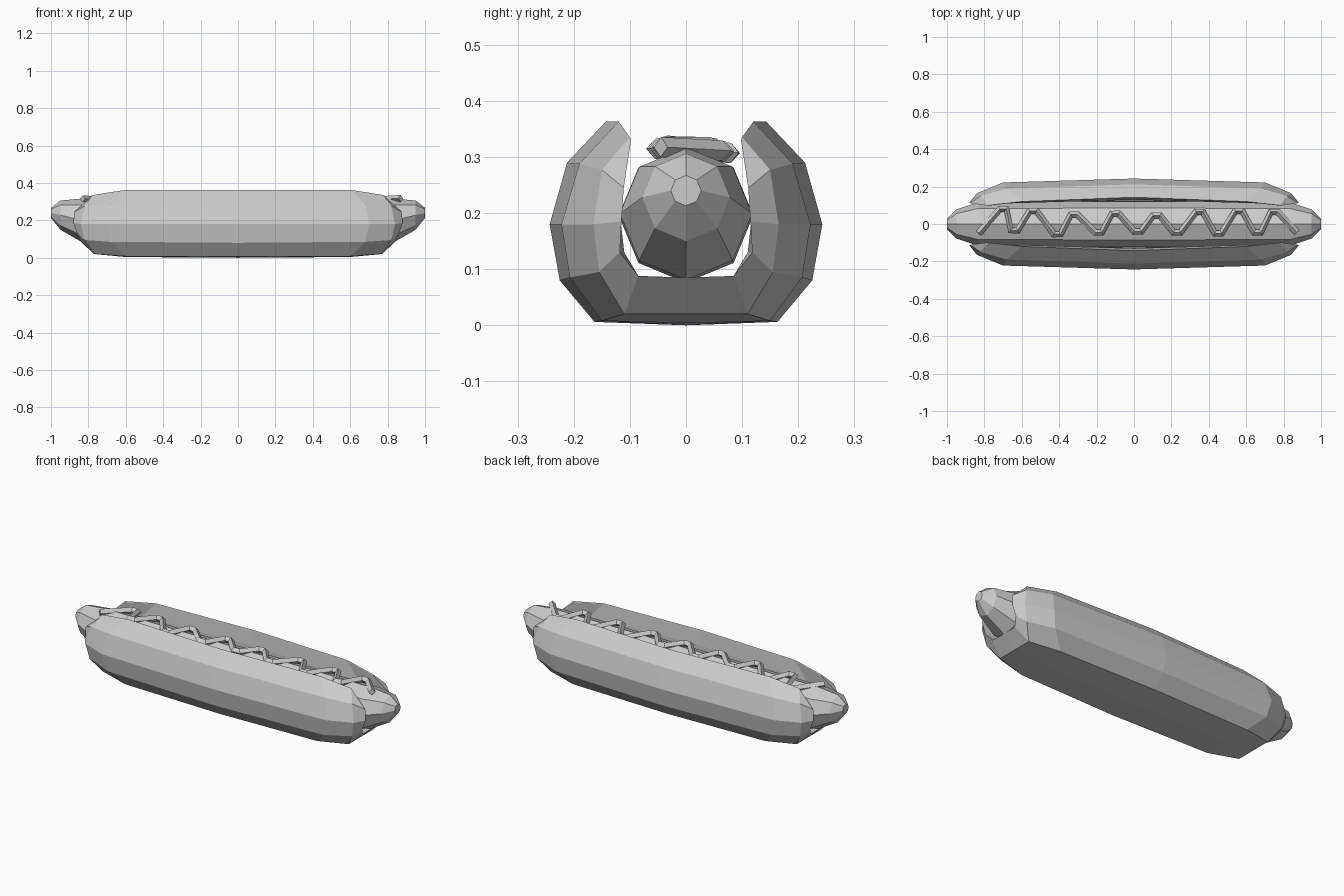
import bpy, bmesh, math
from mathutils import Vector

cube = bpy.data.objects.get("Cube")
if cube:
    bpy.data.objects.remove(cube, do_unlink=True)

grey = bpy.data.materials.new("plain grey")
grey.use_nodes = True
grey.diffuse_color = (0.6, 0.6, 0.6, 1)
grey.node_tree.nodes["Principled BSDF"].inputs["Base Color"].default_value = grey.diffuse_color


def add_object(name, bm):
    """Finish a bmesh as a flat-shaded object."""
    bmesh.ops.remove_doubles(bm, verts=bm.verts, dist=0.0005)
    bmesh.ops.recalc_face_normals(bm, faces=bm.faces)
    mesh = bpy.data.meshes.new(name)
    bm.to_mesh(mesh)
    bm.free()
    mesh.materials.append(grey)
    obj = bpy.data.objects.new(name, mesh)
    bpy.context.scene.collection.objects.link(obj)
    return obj


def skin(bm, rows, closed=False):
    """Bridge neighbouring rows of points with faces."""
    rows = [[bm.verts.new(p) for p in row] for row in rows]
    for a, b in zip(rows, rows[1:]):
        count = len(a)
        for i in range(count if closed else count - 1):
            j = (i + 1) % count
            bm.faces.new((a[i], a[j], b[j], b[i]))
    return rows


# Bun: one quarter, each strand runs from the middle outside, round the end, to the middle inside
strands = [
    [(0, 0, 0), (.6, 0, .004), (.77, 0, .02), (.84, 0, .085), (.6, 0, .075), (0, 0, .07)],
    [(0, .163, .006), (.6, .15, .008), (.77, .11, .02), (.84, .085, .088), (.6, .085, .085), (0, .09, .08)],
    [(0, .225, .08), (.68, .207, .085), (.82, .155, .095), (.86, .118, .13), (.68, .11, .13), (0, .115, .12)],
    [(0, .243, .18), (.7, .222, .18), (.84, .165, .18), (.88, .115, .185), (.7, .117, .19), (0, .125, .19)],
    [(0, .212, .29), (.68, .19, .288), (.82, .15, .277), (.875, .111, .245), (.68, .11, .27), (0, .13, .28)],
    [(0, .143, .363), (.6, .12, .363), (.78, .1, .335), (.78, .098, .33), (.6, .118, .36), (0, .141, .36)],
]
bm = bmesh.new()
rows = skin(bm, strands)
crest = rows[-1]
bm.faces.new((crest[0], crest[1], crest[4], crest[5]))
bm.faces.new((crest[1], crest[2], crest[3], crest[4]))
for axis in "XY":
    bmesh.ops.mirror(bm, geom=bm.verts[:] + bm.edges[:] + bm.faces[:],
                     axis=axis, merge_dist=0.0005)
add_object("bun", bm)

# Sausage: octagonal rings that rise and shrink toward the tips
half = [(0, .12, .196), (.83, .118, .199), (.95, .078, .228), (1, .027, .24)]
stations = [(-x, r, z) for x, r, z in half[:0:-1]] + half
rings = []
for x, r, z in stations:
    angles = [math.tau * k / 8 for k in range(8)]
    rings.append([Vector((x, r * math.sin(a), z + r * math.cos(a))) for a in angles])
bm = bmesh.new()
rows = skin(bm, rings, closed=True)
for end in (rows[0], rows[-1]):
    bm.faces.new(end)
add_object("sausage", bm)

# Sauce: square-sided zigzag tube with blunted peaks
peaks = [(-.83, -.05), (-.7, .08), (-.64, -.035), (-.54, .07), (-.41, -.055), (-.32, .05),
         (-.19, -.045), (-.1, .055), (.02, -.04), (.12, .045), (.23, -.045), (.35, .065),
         (.45, -.05), (.56, .07), (.66, -.045), (.75, .065), (.87, -.045)]
path = []
for i, (x, y) in enumerate(peaks):
    inner = 0 < i < len(peaks) - 1
    for shift in ((-.018, .018) if inner else (0,)):
        path.append((x + shift, y, .331 - abs(y) * .3))
curve = bpy.data.curves.new("sauce", "CURVE")
curve.dimensions = "3D"
curve.bevel_depth = .018
curve.bevel_resolution = 0
curve.use_fill_caps = True
spline = curve.splines.new("POLY")
spline.points.add(len(path) - 1)
for point, co in zip(spline.points, path):
    point.co = (*co, 1)
helper = bpy.data.objects.new("sauce_path", curve)
bpy.context.scene.collection.objects.link(helper)
bpy.context.view_layer.update()
mesh = bpy.data.meshes.new_from_object(helper.evaluated_get(bpy.context.evaluated_depsgraph_get()))
bpy.data.objects.remove(helper, do_unlink=True)
bm = bmesh.new()
bm.from_mesh(mesh)
for face in bm.faces:
    face.smooth = False
    face.material_index = 0
add_object("sauce", bm)
